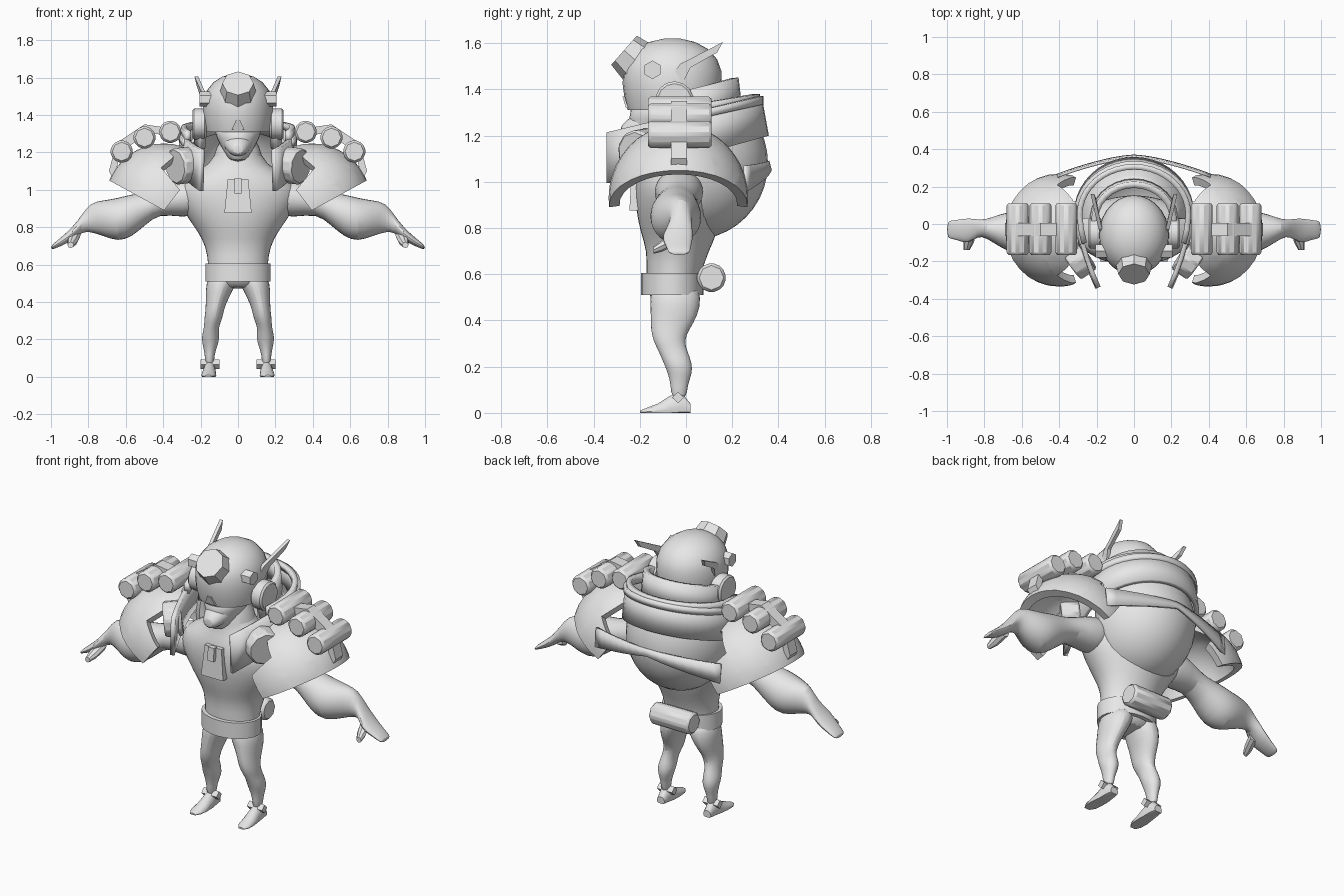
import bpy, bmesh, math
from mathutils import Vector

if "Cube" in bpy.data.objects:
    bpy.data.objects.remove(bpy.data.objects["Cube"])

grey = bpy.data.materials.new("plain_grey")
grey.diffuse_color = (0.8, 0.8, 0.8, 1)
grey.use_nodes = True
grey.node_tree.nodes["Principled BSDF"].inputs["Base Color"].default_value = grey.diffuse_color


def finish(name, bm, angle=35, subsurf=0, solid=0, offset=-1, bevel=0):
    bmesh.ops.recalc_face_normals(bm, faces=bm.faces[:])
    me = bpy.data.meshes.new(name)
    bm.to_mesh(me)
    bm.free()
    me.materials.append(grey)
    me.shade_smooth()
    me.set_sharp_from_angle(angle=math.radians(angle))
    ob = bpy.data.objects.new(name, me)
    bpy.context.collection.objects.link(ob)
    if solid:
        m = ob.modifiers.new("thickness", 'SOLIDIFY')
        m.thickness, m.offset = solid, offset
    if bevel:
        m = ob.modifiers.new("bevel", 'BEVEL')
        m.width, m.segments = bevel, 1
    if subsurf:
        m = ob.modifiers.new("smooth", 'SUBSURF')
        m.levels = m.render_levels = subsurf
    return ob


def loft(name, axis, rings, n=14, side=1, floor=None, **kw):
    """Rings are (position on axis, centre a, centre b, radius a, radius b)."""
    bm = bmesh.new()
    loops = []
    for p, ca, cb, ra, rb in rings:
        loop = []
        for i in range(n):
            t = 2 * math.pi * i / n
            co = [ca + ra * math.cos(t), cb + rb * math.sin(t)]
            co.insert("xyz".index(axis), p)
            co[0] *= side
            if floor is not None:
                co[2] = max(co[2], floor)
            loop.append(bm.verts.new(co))
        loops.append(loop)
    for a, b in zip(loops, loops[1:]):
        for i in range(n):
            bm.faces.new((a[i], a[(i + 1) % n], b[(i + 1) % n], b[i]))
    bm.faces.new(loops[0])
    bm.faces.new(loops[-1])
    return finish(name, bm, **kw)


def cyl(name, loc, axis, r, depth, n=8, r2=None, **kw):
    bm = bmesh.new()
    bmesh.ops.create_cone(bm, cap_ends=True, segments=n, radius1=r,
                          radius2=r if r2 is None else r2, depth=depth)
    q = Vector(axis).to_track_quat('Z', 'Y')
    for v in bm.verts:
        v.co = q @ v.co + Vector(loc)
    return finish(name, bm, **kw)


def prism(name, outline, offset, **kw):
    """Extrude a 3D outline by an offset vector."""
    bm = bmesh.new()
    a = [bm.verts.new(p) for p in outline]
    b = [bm.verts.new(Vector(p) + Vector(offset)) for p in outline]
    bm.faces.new(a)
    bm.faces.new(b)
    for i in range(len(a)):
        j = (i + 1) % len(a)
        bm.faces.new((a[i], a[j], b[j], b[i]))
    return finish(name, bm, angle=20, **kw)


def ribbon(name, path, thick, flare_x=1, flare_y=1):
    """Upright strip along (x, y, z low, z high), lower edge pushed out by the flare."""
    bm = bmesh.new()
    rows = [(bm.verts.new((x * flare_x, y * flare_y if y > 0 else y, z0)),
             bm.verts.new((x, y, z1))) for x, y, z0, z1 in path]
    for a, b in zip(rows, rows[1:]):
        bm.faces.new((a[0], b[0], b[1], a[1]))
    return finish(name, bm, solid=thick, offset=0)


def horseshoe(steps=10):
    half = [(.19 + .11 * (1 - (1 - i / 5) ** 1.6), -.34 + .39 * i / 5) for i in range(5)]
    half += [(.3 * math.cos(a), .05 + .265 * math.sin(a))
             for a in (math.pi / 2 * i / steps for i in range(steps + 1))]
    return half + [(-x, y) for x, y in half[-2::-1]]


# body
loft("torso", 'z', [(.47, 0, -.05, .12, .09), (.52, 0, -.055, .165, .115), (.6, 0, -.055, .16, .12),
     (.7, 0, -.035, .175, .135), (.78, 0, -.03, .22, .17), (.88, 0, -.03, .295, .19),
     (.97, 0, -.035, .34, .19), (1.05, 0, -.04, .31, .18), (1.11, 0, -.05, .2, .15),
     (1.17, 0, -.06, .12, .12), (1.3, 0, -.06, .11, .13)], n=18, subsurf=1)
loft("belt", 'z', [(.51, 0, -.06, .175, .135), (.605, 0, -.06, .175, .135)], n=24)
cyl("belt_canister", (0, .11, .585), (1, 0, 0), .066, .26, 8, bevel=.012)

# head
loft("face", 'z', [(1.15, 0, -.19, .04, .04), (1.2, 0, -.14, .075, .11), (1.27, 0, -.1, .115, .15),
     (1.36, 0, -.08, .15, .17)], n=14, subsurf=1)
loft("snout", 'y', [(-.15, 0, 1.26, .1, .07), (-.22, 0, 1.24, .07, .06),
     (-.26, 0, 1.22, .05, .045), (-.285, 0, 1.215, .03, .025)], n=12, subsurf=1)
loft("helmet", 'z', [(1.31, 0, -.06, .172, .192), (1.36, 0, -.06, .184, .206),
     (1.42, 0, -.06, .188, .214), (1.48, 0, -.06, .185, .213), (1.53, 0, -.06, .168, .195),
     (1.575, 0, -.06, .132, .155), (1.605, 0, -.06, .085, .1), (1.62, 0, -.06, .03, .035)], n=28)
prism("nose_guard", [(-.035, -.245, 1.32), (-.012, -.26, 1.37), (.012, -.26, 1.37), (.035, -.245, 1.32)],
      (0, -.015, 0))
cyl("head_lamp", (0, -.223, 1.53), (0, -.75, .66), .106, .12, 8, r2=.084)

# collars around the neck and the rounded back shell
hs = horseshoe()
ribbon("outer_collar", [(x, y, 1.1 + .31 * y, 1.295 + .24 * y) for x, y in hs], .025, 1.03, 1.1)
ribbon("collar_roll_lower", [(x * 1.02, y * 1.02, 1.26 + .24 * y, 1.295 + .24 * y) for x, y in hs[3:-3]], .03)
ribbon("collar_roll_upper", [(x * .97, y * .97, 1.28 + .24 * y, 1.33 + .16 * y) for x, y in hs[3:-3]], .03)
arc = [math.radians(d) for d in range(-30, 211, 12)]
ribbon("inner_collar", [(.21 * math.cos(a), .02 + .19 * math.sin(a), 1.25 + .06 * math.sin(a),
                         1.4 + .05 * math.sin(a)) for a in arc], .035, 1.05, 1.08)

bm = bmesh.new()
bmesh.ops.create_uvsphere(bm, u_segments=32, v_segments=20, radius=1)
for v in bm.verts:
    v.co = (v.co.x * .3, .03 + v.co.y * .325, 1.08 + v.co.z * .33)
for co, no in (((0, .03, 0), (0, -1, 0)), ((0, 0, 1.27), (0, -.28, 1))):
    bmesh.ops.bisect_plane(bm, geom=bm.verts[:] + bm.edges[:] + bm.faces[:],
                           plane_co=co, plane_no=no, clear_outer=True)
finish("back_shell", bm, solid=.025)

# strap joining the shoulder pads behind the shell
strap = []
for i in range(-8, 9):
    u = i / 8
    strap.append((.41 * u, .354 - .1 * abs(u) ** 1.5, 1.05 - .09 * abs(u), 1.09 - .02 * abs(u)))
ribbon("back_strap", strap, .014, 1, 1.03)

# chest pendant
prism("pendant", [(-.055, -.235, 1.055), (.055, -.235, 1.055), (.073, -.245, .875), (-.073, -.245, .875)],
      (0, .04, 0))
prism("pendant_clip", [(-.02, -.255, 1.06), (.02, -.255, 1.06), (.02, -.26, .98), (-.02, -.26, .98)],
      (0, .03, 0))


def shoulder_pad(name, s):
    """Domed shell cut by planes, with notched inner corners."""
    mid = Vector((.395, -.033, .93))
    bm = bmesh.new()
    bmesh.ops.create_uvsphere(bm, u_segments=32, v_segments=20, radius=.318)
    for v in bm.verts:
        v.co = Vector((v.co.x, v.co.y * .95, v.co.z)) + mid

    def cut(co, no, clear=True):
        bmesh.ops.bisect_plane(bm, geom=bm.verts[:] + bm.edges[:] + bm.faces[:], plane_co=co,
                               plane_no=no, clear_outer=clear)

    cut((.395, 0, .89), (.48, 0, -.88))
    cut((.395, 0, .89), (-.11, 0, -.085))
    cut((.3, 0, 0), (-1, 0, 0))
    cut((0, -.17, 0), (0, 1, 0), False)
    cut((0, .12, 0), (0, 1, 0), False)
    cut((.31, 0, 1), (-.13, 0, .11), False)
    cut((.41, 0, 1.12), (.11, 0, .13), False)
    bad = []
    for f in bm.faces:
        c = f.calc_center_median()
        if (not -.17 < c.y < .12 and (c.x - .31) * .13 < (c.z - 1) * .11
                and (c.x - .41) * .11 + (c.z - 1.12) * .13 < 0):
            bad.append(f)
    bmesh.ops.delete(bm, geom=bad, context='FACES')
    # inner surface shrunk toward the middle, rims bridged
    faces, rim = bm.faces[:], [e for e in bm.edges if e.is_boundary]
    inner = {v: bm.verts.new(mid + (v.co - mid) * .85) for v in bm.verts[:]}
    for f in faces:
        bm.faces.new([inner[v] for v in reversed(f.verts)])
    for e in rim:
        a, b = e.verts
        bm.faces.new((a, b, inner[b], inner[a]))
    for v in bm.verts:
        v.co.x *= s
    finish(name, bm)


for s, tag in ((1, "left"), (-1, "right")):
    # limbs
    loft(tag + "_arm", 'x', [(.15, -.03, .97, .1, .1), (.3, -.03, .955, .115, .11),
         (.42, -.035, .94, .085, .065), (.5, -.04, .895, .09, .09), (.57, -.045, .862, .11, .118),
         (.64, -.045, .84, .118, .12), (.72, -.035, .848, .09, .098), (.79, -.025, .855, .05, .08),
         (.835, -.02, .82, .045, .047), (.885, -.038, .765, .072, .036), (.935, -.033, .73, .058, .026),
         (.975, -.03, .705, .05, .018), (1.0, -.03, .69, .046, .01)], side=s, subsurf=1)
    loft(tag + "_thumb", 'y', [(-.04, .87, .76, .03, .028), (-.1, .885, .725, .028, .026),
         (-.14, .895, .705, .016, .016)], n=8, side=s)
    loft(tag + "_leg", 'z', [(.56, .07, -.05, .075, .1), (.5, .09, -.045, .085, .115),
         (.42, .112, -.05, .062, .105), (.36, .124, -.07, .05, .085), (.31, .132, -.075, .05, .068),
         (.265, .143, -.055, .038, .064), (.215, .147, -.035, .05, .063), (.17, .148, -.025, .042, .054),
         (.12, .152, -.03, .025, .036), (.06, .152, -.03, .026, .036)], side=s, subsurf=1)
    loft(tag + "_foot", 'y', [(.02, .153, .015, .025, .025), (-.02, .153, .03, .032, .06),
         (-.07, .153, .015, .036, .06), (-.12, .156, .008, .04, .034), (-.17, .158, .005, .036, .017),
         (-.2, .16, .003, .018, .007)], side=s, floor=0)
    cyl(tag + "_ankle_stud", (s * .15, -.035, .067), (1, 0, 0), .025, .1, 4)

    # helmet side fittings
    cyl(tag + "_ear_disc", (s * .207, -.05, 1.352), (s, 0, 0), .083, .075, 14, bevel=.01)
    cyl(tag + "_bolt", (s * .175, -.145, 1.485), (s, 0, 0), .04, .06, 6)
    fin = [(.175, -.08, 1.435), (.19, -.025, 1.51), (.232, .16, 1.605), (.222, .135, 1.56),
           (.2, .02, 1.495), (.185, -.01, 1.435)]
    prism(tag + "_fin", [(s * x, y, z) for x, y, z in fin], (s * -.02, 0, 0))

    # round speaker in front of the shoulder
    cyl(tag + "_speaker", (s * .295, -.19, 1.13), (s * .8, -.55, -.1), .1, .1, 10, bevel=.01)

    shoulder_pad(tag + "_shoulder_pad", s)

    # three canisters held by a strap
    for i, (x, z) in enumerate(((.362, 1.31), (.5, 1.28), (.622, 1.205))):
        cyl(f"{tag}_canister_{i}", (s * x, -.027, z), (0, 1, 0), .063, .275, 8, bevel=.012)
    path = [(.4, 1.335), (.5, 1.35), (.575, 1.3), (.65, 1.25), (.69, 1.1)]
    outline = path + [(x - .025, z - .045) for x, z in path[::-1]]
    prism(tag + "_canister_strap", [(s * x, -.065, z) for x, z in outline], (0, .07, 0))
